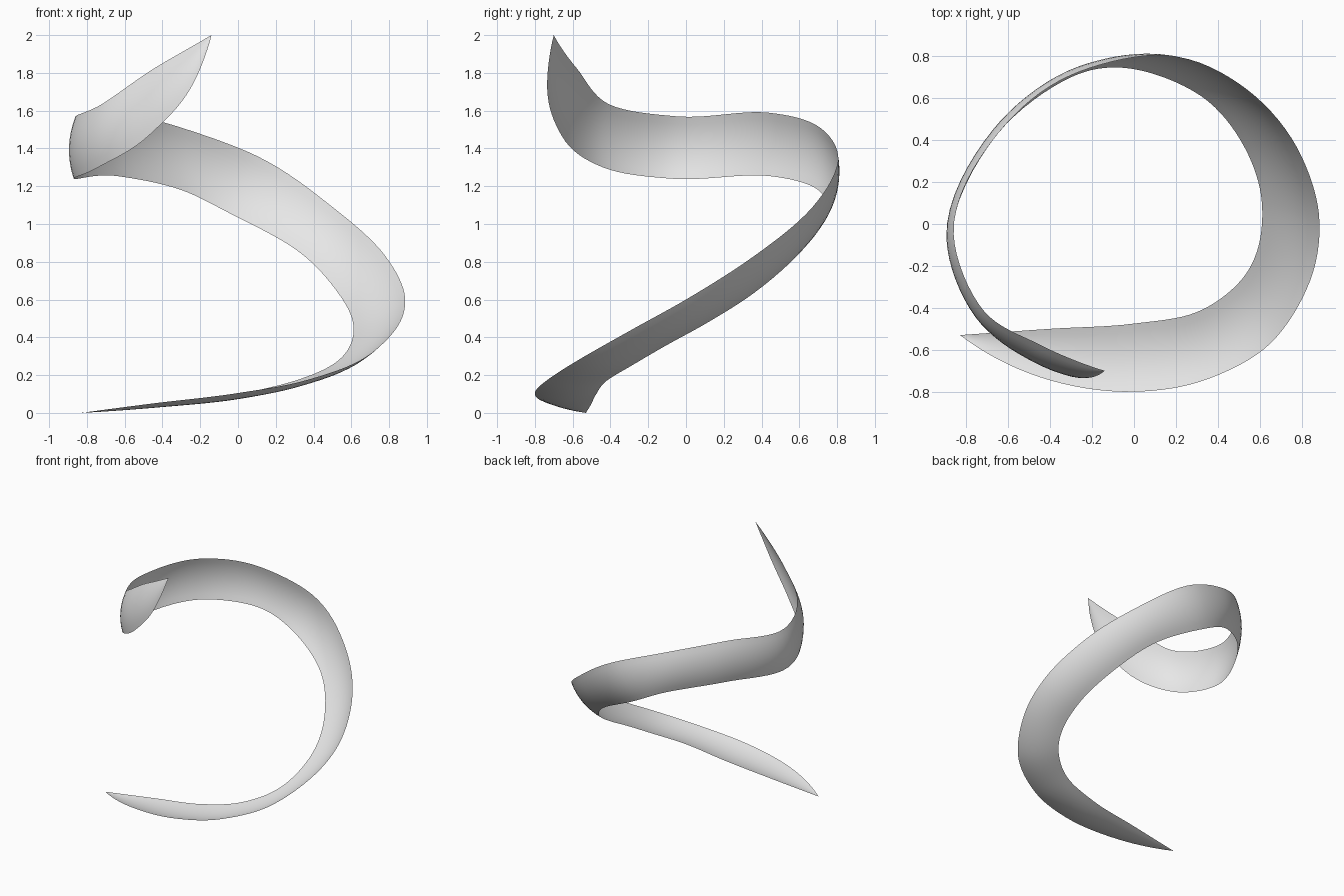
import bpy
import bmesh
from mathutils import Vector

default_cube = bpy.data.objects.get("Cube")
if default_cube:
    bpy.data.objects.remove(default_cube, do_unlink=True)

STEPS_PER_SPAN = 8
CROSS_SEGMENTS = 8
BULGE = 0.09

# Matching points along the outer/upper rail and the inner/lower rail
STATIONS = [
    ((-.83, -.53, 0), (-.83, -.53, 0)),
    ((-.45, -.73, .05), (-.4, -.5, .05)),
    ((0, -.8, .105), (0, -.475, .1)),
    ((.35, -.74, .17), (.3, -.42, .17)),
    ((.65, -.57, .28), (.5, -.28, .255)),
    ((.84, -.27, .45), (.595, -.1, .36)),
    ((.885, 0, .6), (.61, .1, .47)),
    ((.78, .36, .83), (.53, .36, .635)),
    ((.5, .67, 1.09), (.32, .61, .855)),
    ((.1, .805, 1.36), (-.05, .745, 1.06)),
    ((-.3, .71, 1.51), (-.3, .7, 1.18)),
    ((-.65, .43, 1.59), (-.65, .43, 1.255)),
    ((-.86, -.05, 1.57), (-.87, -.08, 1.24)),
    ((-.72, -.41, 1.635), (-.74, -.44, 1.3)),
    ((-.45, -.575, 1.82), (-.47, -.66, 1.47)),
    ((-.27, -.655, 1.925), (-.25, -.735, 1.72)),
    ((-.14, -.7, 2), (-.14, -.7, 2)),
]


def smooth_rail(points, knots):
    """Cubic curve through the points, evenly stepped inside each span."""
    last = len(points) - 1
    slopes = [(points[i + 1] - points[i]) / (knots[i + 1] - knots[i]) for i in range(last)]
    tangents = []
    for i in range(last + 1):
        if i == 0 or i == last:
            tangents.append(slopes[min(i, last - 1)])
        else:
            before, after = knots[i] - knots[i - 1], knots[i + 1] - knots[i]
            tangents.append((slopes[i - 1] * after + slopes[i] * before) / (before + after))
    # Let the end tangents continue the bend of the rail
    tangents[0] = slopes[0] * 2 - tangents[1]
    tangents[last] = slopes[last - 1] * 2 - tangents[last - 1]
    rail = []
    for i in range(last):
        span = knots[i + 1] - knots[i]
        for step in range(STEPS_PER_SPAN):
            t = step / STEPS_PER_SPAN
            rise = t * t * (3 - 2 * t)
            rail.append(points[i].lerp(points[i + 1], rise)
                        + tangents[i] * (span * t * (1 - t) ** 2)
                        - tangents[i + 1] * (span * t * t * (1 - t)))
    rail.append(points[last])
    return rail


# Both rails share knots spaced by distance along the centre line
upper_points = [Vector(pair[0]) for pair in STATIONS]
lower_points = [Vector(pair[1]) for pair in STATIONS]
centres = [(a + b) / 2 for a, b in zip(upper_points, lower_points)]
knots = [0.0]
for a, b in zip(centres, centres[1:]):
    knots.append(knots[-1] + (b - a).length)
upper = smooth_rail(upper_points, knots)
lower = smooth_rail(lower_points, knots)

# Ribbon skin: an outward-bowed strip between the rails, pointed at both ends
bm = bmesh.new()
rows = []
count = len(upper)
for i in range(count):
    if i in (0, count - 1):
        rows.append([bm.verts.new(upper[i])] * (CROSS_SEGMENTS + 1))
        continue
    across = upper[i] - lower[i]
    along = upper[i + 1] + lower[i + 1] - upper[i - 1] - lower[i - 1]
    outward = along.cross(across).normalized() * across.length * BULGE
    row = []
    for j in range(CROSS_SEGMENTS + 1):
        t = j / CROSS_SEGMENTS
        row.append(bm.verts.new(lower[i].lerp(upper[i], t) + outward * (4 * t * (1 - t))))
    rows.append(row)

for near, far in zip(rows, rows[1:]):
    for j in range(CROSS_SEGMENTS):
        corners = dict.fromkeys([near[j], far[j], far[j + 1], near[j + 1]])
        bm.faces.new(list(corners)).smooth = True

mesh = bpy.data.meshes.new("spiral_ribbon")
bm.to_mesh(mesh)
bm.free()
ribbon = bpy.data.objects.new("spiral_ribbon", mesh)
bpy.context.collection.objects.link(ribbon)

# Plain light grey finish
grey = bpy.data.materials.new("light_grey")
grey.use_nodes = True
colour = (0.8, 0.8, 0.8, 1)
grey.diffuse_color = colour
grey.node_tree.nodes["Principled BSDF"].inputs["Base Color"].default_value = colour
mesh.materials.append(grey)
